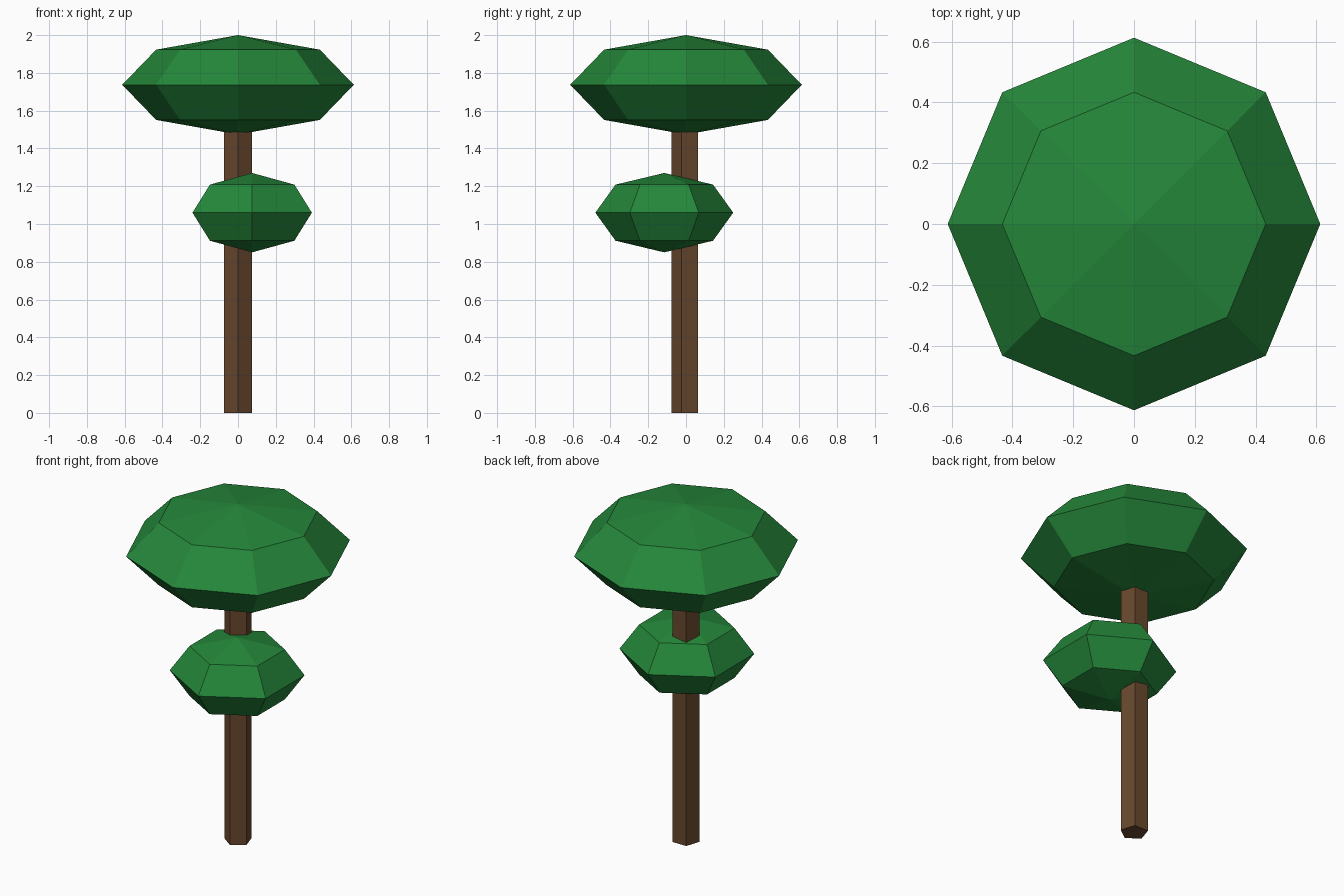
import bpy
import bmesh
from math import sin, cos, pi

cube = bpy.data.objects.get("Cube")
if cube:
    bpy.data.objects.remove(cube, do_unlink=True)


def make_material(name, rgb):
    mat = bpy.data.materials.new(name)
    mat.use_nodes = True
    color = (*rgb, 1.0)
    mat.diffuse_color = color
    bsdf = next(n for n in mat.node_tree.nodes if n.type == 'BSDF_PRINCIPLED')
    bsdf.inputs["Base Color"].default_value = color
    return mat


def lathe(name, profile, sides, location, mat):
    """Flat-faced solid of revolution with one corner pointing to the front."""
    bm = bmesh.new()
    rings = []
    for radius, z in profile:
        if radius == 0:
            rings.append([bm.verts.new((0, 0, z))] * sides)
        else:
            angles = [2 * pi * i / sides - pi / 2 for i in range(sides)]
            rings.append([bm.verts.new((radius * cos(a), radius * sin(a), z))
                          for a in angles])
    for low, high in zip(rings, rings[1:]):
        for i in range(sides):
            j = (i + 1) % sides
            corners = dict.fromkeys((low[i], low[j], high[j], high[i]))
            bm.faces.new(list(corners))
    # Close open ends
    for ring in (rings[0], rings[-1]):
        if ring[0] is not ring[1]:
            bm.faces.new(ring)
    bmesh.ops.recalc_face_normals(bm, faces=bm.faces)
    mesh = bpy.data.meshes.new(name)
    bm.to_mesh(mesh)
    bm.free()
    mesh.materials.append(mat)
    obj = bpy.data.objects.new(name, mesh)
    obj.location = location
    bpy.context.collection.objects.link(obj)
    return obj


def foliage(name, radius, half_height, sides, location, mat):
    """Squashed low-poly ball with four bands from pole to pole."""
    profile = [(0, -half_height)]
    for k in (-1, 0, 1):
        profile.append((radius * cos(k * pi / 4), half_height * sin(k * pi / 4)))
    profile.append((0, half_height))
    return lathe(name, profile, sides, location, mat)


leaf_green = make_material("leaf green", (0.018, 0.242, 0.042))
bark_brown = make_material("bark brown", (0.14, 0.065, 0.027))

# Five-sided trunk, running up into the crown
lathe("trunk", [(0.077, 0), (0.077, 1.6)], 5, (0, 0, 0), bark_brown)

# Wide crown and the smaller clump growing off the trunk
foliage("crown", 0.613, 0.263, 8, (0, 0, 1.737), leaf_green)
foliage("lower_clump", 0.365, 0.21, 6, (0.075, -0.115, 1.06), leaf_green)
